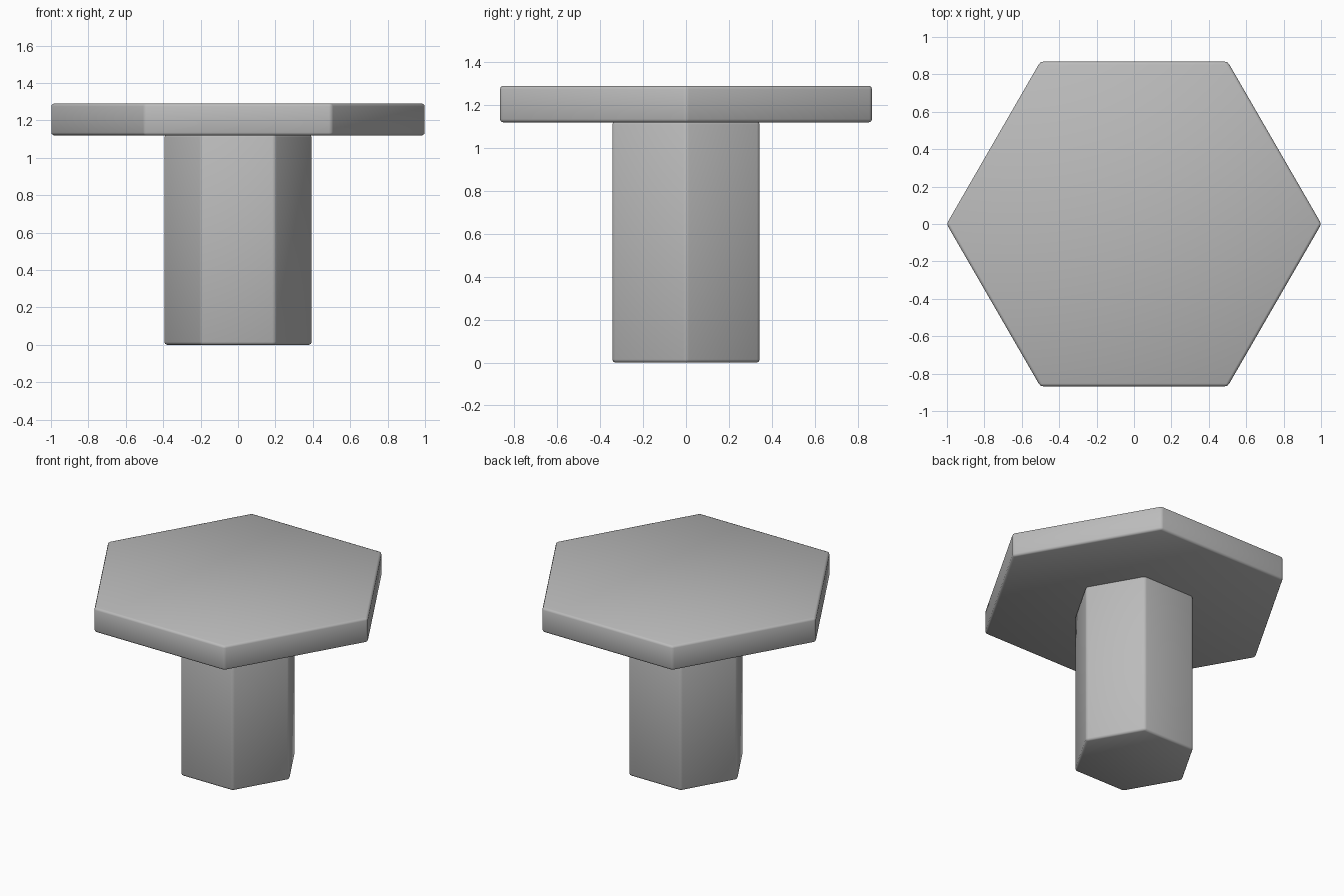
import bpy
import math

cube = bpy.data.objects.get("Cube")
if cube:
    bpy.data.objects.remove(cube, do_unlink=True)

# One plain grey for the whole table
grey = bpy.data.materials.new("plain_grey")
grey.use_nodes = True
colour = (0.5, 0.5, 0.5, 1)
grey.diffuse_color = colour
grey.node_tree.nodes["Principled BSDF"].inputs["Base Color"].default_value = colour


def hex_prism(name, radius, bottom, top):
    """Six-sided prism with softly rounded edges and corners on the x axis."""
    bpy.ops.mesh.primitive_cylinder_add(
        vertices=6, radius=radius, depth=top - bottom,
        location=(0, 0, (bottom + top) / 2), rotation=(0, 0, math.pi / 6))
    obj = bpy.context.object
    obj.name = name
    bpy.ops.object.transform_apply(location=False, rotation=True, scale=False)
    obj.data.materials.append(grey)
    bevel = obj.modifiers.new("soft_edges", 'BEVEL')
    bevel.width = 0.015
    bevel.segments = 2
    bevel.limit_method = 'ANGLE'
    bpy.ops.object.shade_smooth()
    return obj


# Central leg and flat top
hex_prism("leg", 0.397, 0, 1.125)
hex_prism("table_top", 1.002, 1.12, 1.29)
